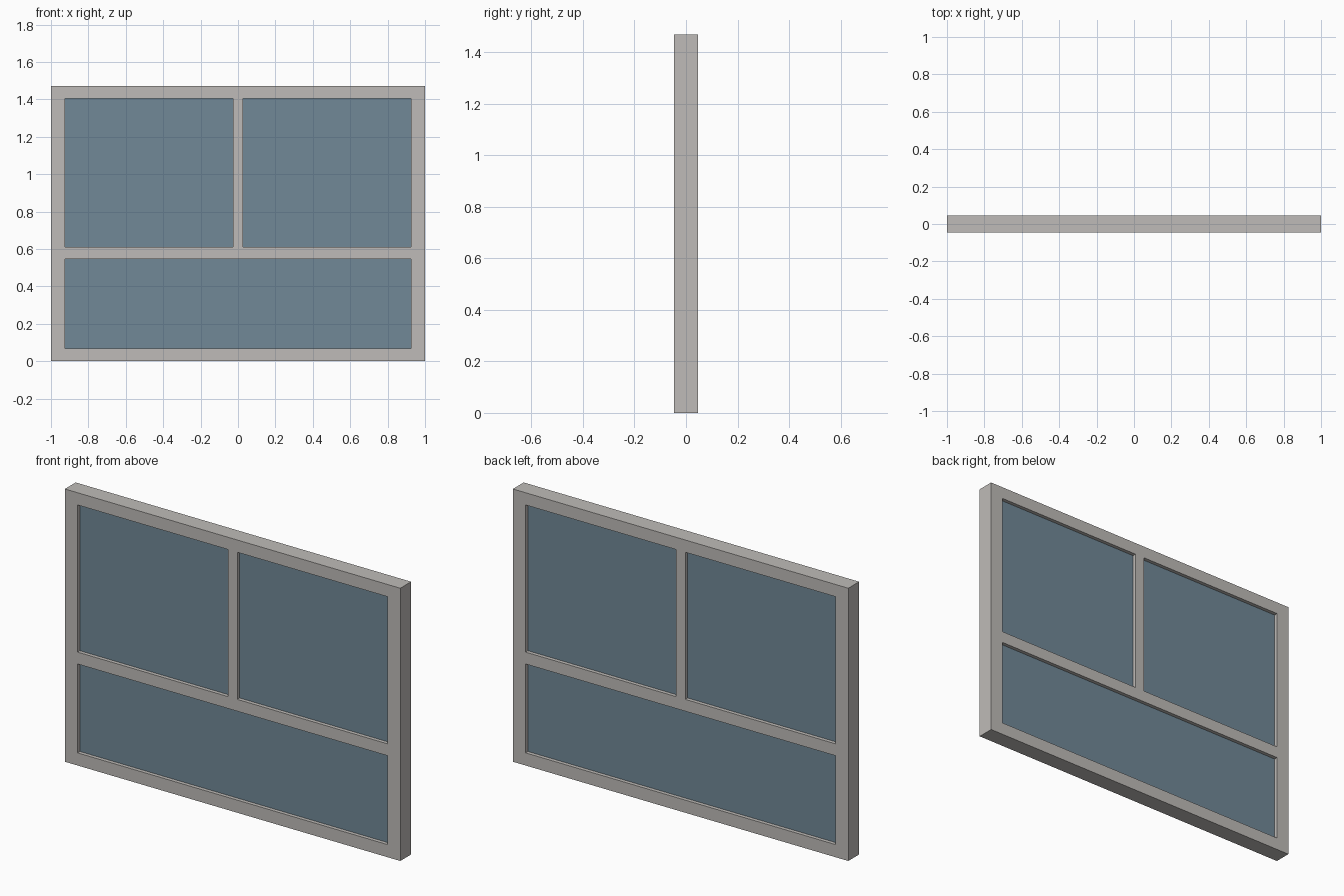
import bpy, bmesh

if "Cube" in bpy.data.objects:
    bpy.data.objects.remove(bpy.data.objects["Cube"])

HALF_DEPTH = 0.046      # frame half thickness
GLASS_HALF = 0.026      # glass half thickness, recessed on both sides


def material(name, rgb):
    m = bpy.data.materials.new(name)
    m.diffuse_color = (*rgb, 1.0)
    m.use_nodes = True
    m.node_tree.nodes["Principled BSDF"].inputs["Base Color"].default_value = m.diffuse_color
    return m


grey = material("warm_grey_frame", (0.52, 0.50, 0.48))
blue = material("blue_grey_glass", (0.165, 0.25, 0.31))

# Grid lines of the frame members
xs = [-1.0, -0.925, -0.028, 0.028, 0.925, 1.0]
zs = [0.0, 0.068, 0.547, 0.611, 1.404, 1.47]


def is_opening(i, j):
    """Lower row is one wide light, upper row is two lights."""
    return (j == 1 and 1 <= i <= 3) or (j == 3 and i in (1, 3))


def link(name, bm, mat):
    bmesh.ops.recalc_face_normals(bm, faces=bm.faces)
    me = bpy.data.meshes.new(name)
    bm.to_mesh(me)
    bm.free()
    me.materials.append(mat)
    ob = bpy.data.objects.new(name, me)
    bpy.context.collection.objects.link(ob)
    return ob


# Window frame: flat lattice with openings, extruded to full depth
bm = bmesh.new()
v = [[bm.verts.new((x, -HALF_DEPTH, z)) for z in zs] for x in xs]
for i in range(len(xs) - 1):
    for j in range(len(zs) - 1):
        if not is_opening(i, j):
            bm.faces.new((v[i][j], v[i + 1][j], v[i + 1][j + 1], v[i][j + 1]))
front = bm.faces[:]
copy = bmesh.ops.extrude_face_region(bm, geom=front, use_keep_orig=True)
moved = [g for g in copy["geom"] if isinstance(g, bmesh.types.BMVert)]
bmesh.ops.translate(bm, verts=moved, vec=(0, 2 * HALF_DEPTH, 0))
link("window_frame", bm, grey)


# Glass panes fitted to the openings
def pane(name, x0, x1, z0, z1):
    bm = bmesh.new()
    bmesh.ops.create_cube(bm, size=1.0)
    bmesh.ops.scale(bm, verts=bm.verts, vec=(x1 - x0, 2 * GLASS_HALF, z1 - z0))
    ob = link(name, bm, blue)
    ob.location = ((x0 + x1) / 2, 0, (z0 + z1) / 2)


pane("lower_glass", xs[1], xs[4], zs[1], zs[2])
pane("upper_left_glass", xs[1], xs[2], zs[3], zs[4])
pane("upper_right_glass", xs[3], xs[4], zs[3], zs[4])
